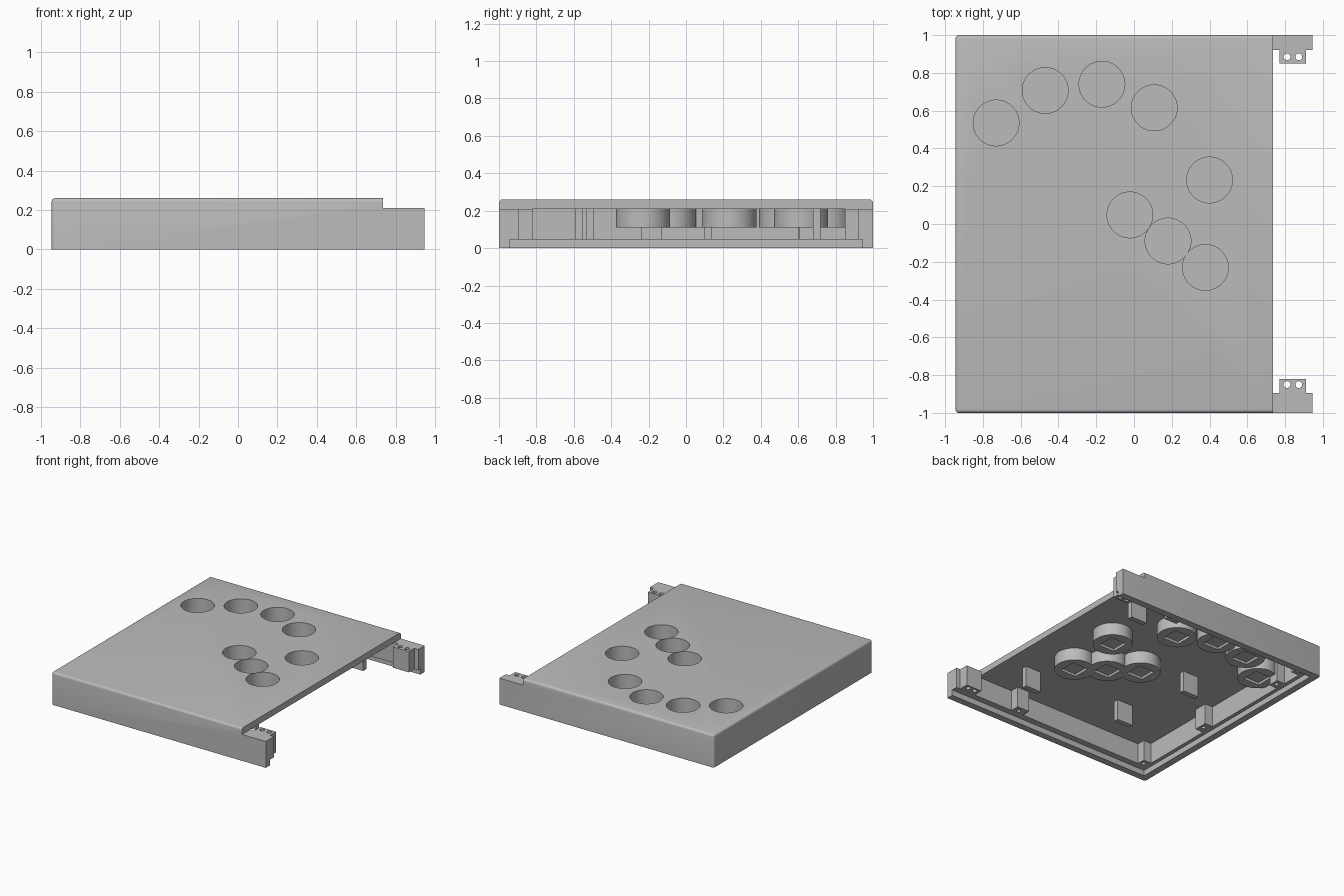
import bpy, bmesh, math
from mathutils import Matrix, Vector

if "Cube" in bpy.data.objects:
    bpy.data.objects.remove(bpy.data.objects["Cube"])

grey = bpy.data.materials.new("plain_grey")
grey.diffuse_color = (0.5, 0.5, 0.5, 1)
grey.use_nodes = True
grey.node_tree.nodes["Principled BSDF"].inputs["Base Color"].default_value = grey.diffuse_color


def box(bm, x0, x1, y0, y1, z0, z1):
    m = Matrix.Translation(((x0 + x1) / 2, (y0 + y1) / 2, (z0 + z1) / 2))
    m = m @ Matrix.Diagonal((x1 - x0, y1 - y0, z1 - z0, 1))
    return bmesh.ops.create_cube(bm, size=1, matrix=m)["verts"]


def cyl(bm, x, y, r, z0, z1, n=64):
    bmesh.ops.create_cone(bm, cap_ends=True, segments=n, radius1=r, radius2=r, depth=z1 - z0,
                          matrix=Matrix.Translation((x, y, (z0 + z1) / 2)))


def make(name, bm):
    me = bpy.data.meshes.new(name)
    bm.to_mesh(me)
    bm.free()
    me.materials.append(grey)
    ob = bpy.data.objects.new(name, me)
    bpy.context.collection.objects.link(ob)
    return ob


def combine(ob, bm, op):
    """Boolean the helper mesh into ob, bake it, drop the helper."""
    tool = make("helper", bm)
    tool.hide_render = True
    mod = ob.modifiers.new("bool", "BOOLEAN")
    mod.operation, mod.object, mod.solver, mod.use_self = op, tool, "EXACT", True
    dg = bpy.context.evaluated_depsgraph_get()
    me = bpy.data.meshes.new_from_object(ob.evaluated_get(dg))
    ob.modifiers.clear()
    ob.data = me
    bpy.data.objects.remove(tool)


# outer block with softened top and left corner edges
bm = bmesh.new()
box(bm, -0.945, 1.1, -1, 1, 0, 0.26)
soft = []
for e in bm.edges:
    c = (e.verts[0].co + e.verts[1].co) / 2
    if c.x < 1.05 and (c.z > 0.25 or (c.x < -0.9 and abs(c.y) > 0.9)):
        soft.append(e)
bmesh.ops.bevel(bm, geom=soft, offset=0.018, segments=4, profile=0.5, affect="EDGES")
case = make("button_case", bm)

# hollow it: cavity, base rebate, short top plate, open right side
bm = bmesh.new()
box(bm, -0.86, 1.3, -0.895, 0.92, -0.1, 0.21)
box(bm, -0.89, 1.3, -0.945, 0.945, -0.1, 0.045)
box(bm, 0.735, 1.3, -1.2, 1.2, 0.21, 0.4)
box(bm, 0.945, 1.3, -1.2, 1.2, -0.1, 0.4)
combine(case, bm, "DIFFERENCE")

buttons = [(-0.73, 0.535), (-0.47, 0.707), (-0.17, 0.74), (0.107, 0.615),
           (0.4, 0.233), (-0.022, 0.048), (0.18, -0.09), (0.378, -0.23)]
# screw bosses: x range, y range
bosses = [(-0.87, -0.79, -0.91, -0.83), (-0.87, -0.79, 0.85, 0.93),
          (0.31, 0.42, -0.91, -0.825), (0.31, 0.42, 0.85, 0.93),
          (-0.87, -0.79, -0.24, -0.13), (-0.87, -0.79, 0.6, 0.69)]
tabs = [(0.77, 0.91, -0.91, -0.82), (0.77, 0.91, 0.85, 0.93)]
posts = [(0.5, -0.57), (-0.33, -0.515), (-0.43, 0.115), (0.557, 0.70)]

# cups, bosses, hinge tabs and board posts
bm = bmesh.new()
for x, y in buttons:
    cyl(bm, x, y, 0.145, 0.11, 0.225)
for b in bosses:
    box(bm, *b, 0.045, 0.22)
for t in tabs:
    box(bm, *t, 0.045, 0.21)
for x, y in posts:
    box(bm, x - 0.07, x + 0.07, y - 0.02, y + 0.02, 0.045, 0.22)
combine(case, bm, "UNION")

# button wells, square sockets under the cups, screw holes
bm = bmesh.new()
for x, y in buttons:
    cyl(bm, x, y, 0.1212, 0.138, 0.4)
    box(bm, x - 0.07, x + 0.07, y - 0.07, y + 0.07, 0.0, 0.13)
for x0, x1, y0, y1 in bosses:
    cyl(bm, (x0 + x1) / 2 + 0.01, (y0 + y1) / 2, 0.016, -0.1, 0.15, 20)
for y in (-0.85, 0.885):
    for x in (0.81, 0.872):
        cyl(bm, x, y, 0.018, -0.1, 0.4, 20)
combine(case, bm, "DIFFERENCE")

# smooth curved walls, keep crisp edges
bpy.ops.object.select_all(action="DESELECT")
case.select_set(True)
bpy.context.view_layer.objects.active = case
bpy.ops.object.shade_smooth_by_angle(angle=math.radians(30))
